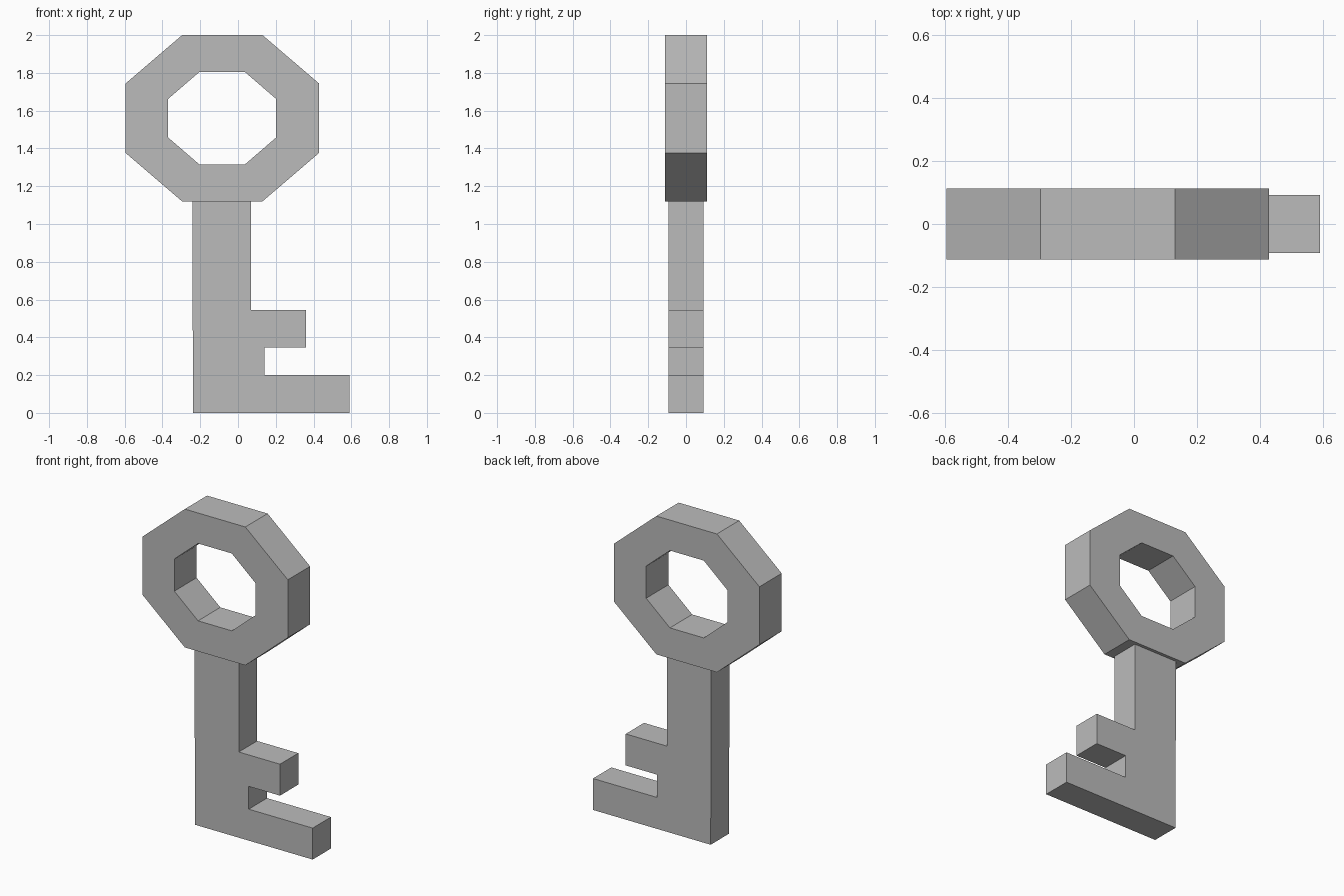
import bpy, bmesh

if "Cube" in bpy.data.objects:
    bpy.data.objects.remove(bpy.data.objects["Cube"])

metal = bpy.data.materials.new("grey metal")
metal.diffuse_color = (0.5, 0.5, 0.5, 1)
metal.use_nodes = True
metal.node_tree.nodes["Principled BSDF"].inputs["Base Color"].default_value = metal.diffuse_color


def finish(bm, name):
    bmesh.ops.recalc_face_normals(bm, faces=bm.faces)
    mesh = bpy.data.meshes.new(name)
    bm.to_mesh(mesh)
    bm.free()
    mesh.materials.append(metal)
    obj = bpy.data.objects.new(name, mesh)
    bpy.context.collection.objects.link(obj)
    return obj


def loop(bm, points, y):
    return [bm.verts.new((x, y, z)) for x, z in points]


def bridge(bm, a, b):
    n = len(a)
    for i in range(n):
        j = (i + 1) % n
        bm.faces.new((a[i], a[j], b[j], b[i]))


def octagon(cx, cz, half_w, half_h, flat_x, flat_z):
    # stretched octagon with flat top, bottom and sides
    quarter = [(half_w, flat_z), (flat_x, half_h)]
    pts = quarter + [(-x, z) for x, z in reversed(quarter)]
    pts += [(-x, -z) for x, z in pts]
    return [(cx + x, cz + z) for x, z in pts]


# Bow: octagonal ring handle
bm = bmesh.new()
outer = octagon(-0.083, 1.56, 0.512, 0.44, 0.213, 0.184)
inner = octagon(-0.084, 1.56, 0.286, 0.246, 0.119, 0.102)
d = 0.112
of, ob = loop(bm, outer, -d), loop(bm, outer, d)
inf, inb = loop(bm, inner, -d), loop(bm, inner, d)
for a, b in ((of, ob), (ob, inb), (inb, inf), (inf, of)):
    bridge(bm, a, b)
finish(bm, "bow_ring")

# Shaft with the two teeth, one extruded profile
bm = bmesh.new()
profile = [(-0.238, 0), (0.59, 0), (0.59, 0.2), (0.14, 0.2), (0.14, 0.345),
           (0.36, 0.345), (0.36, 0.545), (0.07, 0.545), (0.07, 1.12), (-0.242, 1.12)]
d = 0.092
front, back = loop(bm, profile, -d), loop(bm, profile, d)
bridge(bm, front, back)
bm.faces.new(front)
bm.faces.new(back[::-1])
finish(bm, "shaft_and_teeth")
